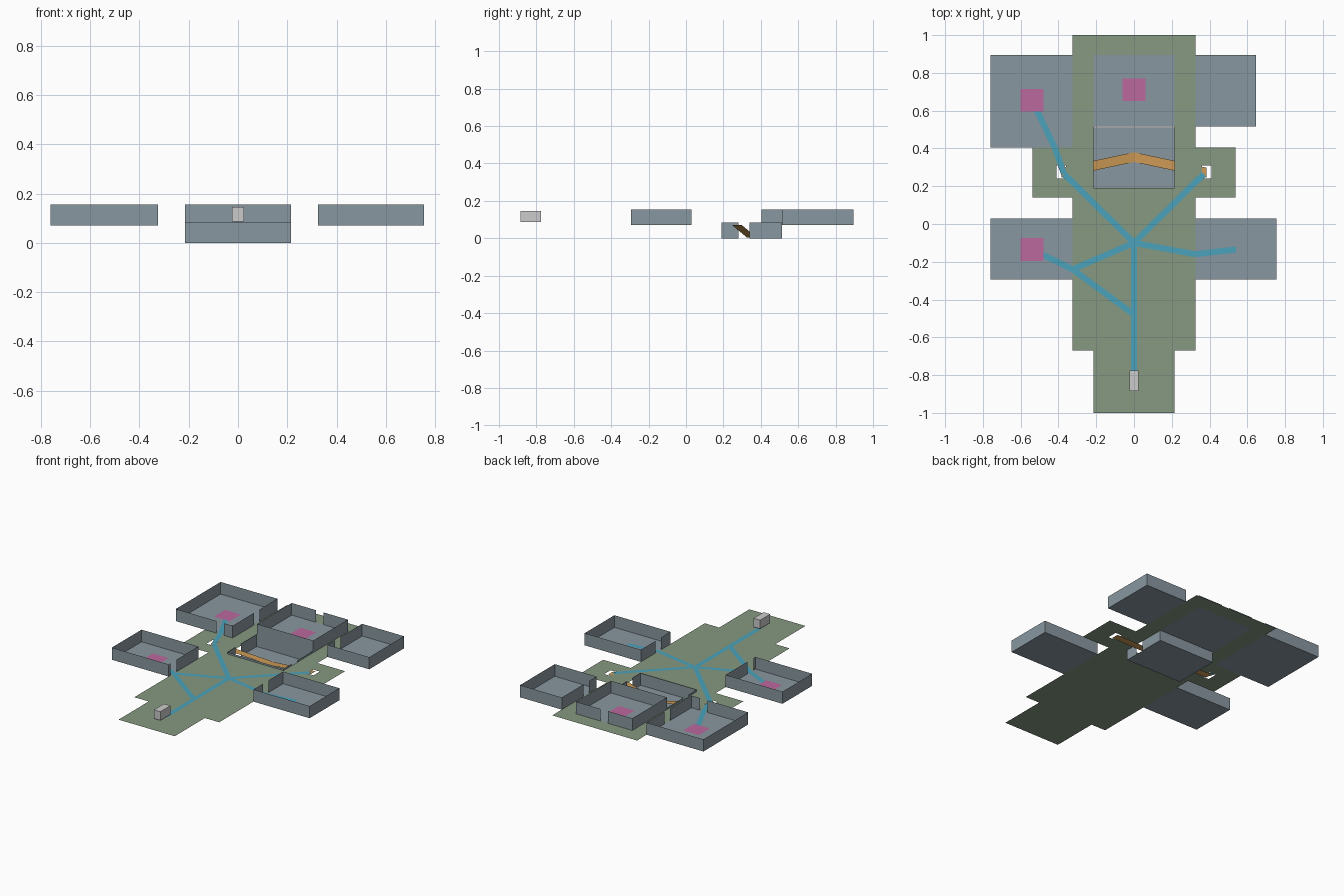
import bpy

if "Cube" in bpy.data.objects:
    bpy.data.objects.remove(bpy.data.objects["Cube"])

G, TOP = 0.071, 0.155  # ground level, wall top


def material(name, rgb):
    m = bpy.data.materials.new(name)
    m.diffuse_color = (*rgb, 1)
    m.use_nodes = True
    m.node_tree.nodes["Principled BSDF"].inputs["Base Color"].default_value = m.diffuse_color
    return m


GREEN = material("grass", (0.24, 0.32, 0.22))
SLATE = material("slate", (0.25, 0.31, 0.35))
BLUE = material("route_blue", (0.07, 0.36, 0.50))
PINK = material("marker_pink", (0.50, 0.14, 0.34))
ORANGE = material("ramp_orange", (0.60, 0.32, 0.09))


def quads(name, faces, mat=None):
    """One mesh object from a list of four-corner faces."""
    verts = [p for f in faces for p in f]
    idx = [tuple(range(4 * i, 4 * i + 4)) for i in range(len(faces))]
    me = bpy.data.meshes.new(name)
    me.from_pydata(verts, [], idx)
    ob = bpy.data.objects.new(name, me)
    bpy.context.collection.objects.link(ob)
    if mat:
        me.materials.append(mat)
    return ob


def flat(x0, y0, x1, y1, z):
    return [(x0, y0, z), (x1, y0, z), (x1, y1, z), (x0, y1, z)]


def wall(a, b, z0, z1, gap=None):
    """Upright panel from a to b, split by a full-height doorway gap=(start, end)
    measured along the axis on which the wall runs."""
    axis = 0 if abs(b[0] - a[0]) > abs(b[1] - a[1]) else 1
    spans = [(a, b)]
    if gap:
        g0, g1 = sorted(gap, reverse=a[axis] > b[axis])
        p, q = list(a), list(a)
        p[axis], q[axis] = g0, g1
        spans = [(a, p), (q, b)]
    return [[(*s, z0), (*e, z0), (*e, z1), (*s, z1)] for s, e in spans]


def room(name, x0, y0, x1, y1, z0=G, z1=TOP, doors={}):
    """Open-topped room with a floor and four thin walls."""
    c = dict(front=((x0, y0), (x1, y0)), right=((x1, y0), (x1, y1)),
             back=((x1, y1), (x0, y1)), left=((x0, y1), (x0, y0)))
    faces = [flat(x0, y0, x1, y1, z0)]
    for side, (a, b) in c.items():
        faces += wall(a, b, z0, z1, doors.get(side))
    return quads(name, faces, SLATE)


# ground, left open over the sunken room, the back room and the two ramp heads
ground = [flat(-.215, -1, .215, -.67, G), flat(-.325, -.67, .325, .19, G),
          flat(-.325, .895, .325, 1, G)]
for s in (-1, 1):
    for x0, y0, x1, y1 in ((.215, .19, .325, .895), (.325, .14, .36, .405),
                           (.41, .14, .537, .405), (.36, .14, .41, .24),
                           (.36, .31, .41, .405)):
        a, b = sorted((s * x0, s * x1))
        ground.append(flat(a, y0, b, y1, G))
quads("ground", ground, GREEN)

# rooms
room("back_left_room", -.76, .405, -.325, .895,
     doors=dict(front=(-.45, -.39), right=(.64, .70)))
room("back_right_room", .325, .515, .645, .895, doors=dict(left=(.60, .66)))
room("back_room", -.215, .515, .215, .895, doors=dict(back=(-.028, .028)))
room("middle_left_room", -.76, -.295, -.325, .03, doors=dict(right=(-.275, -.21)))
room("middle_right_room", .325, -.295, .755, .03, doors=dict(left=(-.19, -.13)))
room("sunken_room", -.215, .19, .215, .512, 0, .084,
     doors=dict(left=(.28, .34), right=(.28, .34)))

# ramp running down from both sides of the sunken room to its middle
ramp = []
for s in (-1, 1):
    a, b = (s * .385, .272, G), (0, .354, .003)
    ramp.append([(a[0], a[1] - .026, a[2]), (b[0], b[1] - .026, b[2]),
                 (b[0], b[1] + .026, b[2]), (a[0], a[1] + .026, a[2])])
quads("ramp", ramp, ORANGE)

# square markers on room floors
quads("floor_markers", [flat(x - .06, y - .06, x + .06, y + .06, G + .002)
                        for x, y in ((-.54, .655), (0, .71), (-.54, -.135))], PINK)


# painted routes lying on the ground
def strip(a, b, w=.016):
    dx, dy = b[0] - a[0], b[1] - a[1]
    n = (dx * dx + dy * dy) ** .5
    ox, oy = -dy / n * w, dx / n * w
    z = G + .0006
    return [(a[0] + ox, a[1] + oy, z), (a[0] - ox, a[1] - oy, z),
            (b[0] - ox, b[1] - oy, z), (b[0] + ox, b[1] + oy, z)]


hub, south = (0, -.10), (0, -.48)
left_head, right_head = (-.37, .265), (.37, .265)
left_door, right_door = (-.325, -.24), (.325, -.16)
routes = [(south, hub), (south, left_door), (hub, left_door), (hub, right_door),
          (hub, left_head), (hub, right_head), (left_head, (-.42, .405)),
          ((-.42, .405), (-.54, .655)), (left_door, (-.54, -.135)),
          (right_door, (.54, -.135)), ((0, -.80), south)]
quads("routes", [strip(a, b) for a, b in routes], BLUE)

# small block near the front edge
bpy.ops.mesh.primitive_cube_add(size=1, location=(0, -.83, .116))
block = bpy.context.object
block.name = "start_block"
block.scale = (.05, .11, .06)
